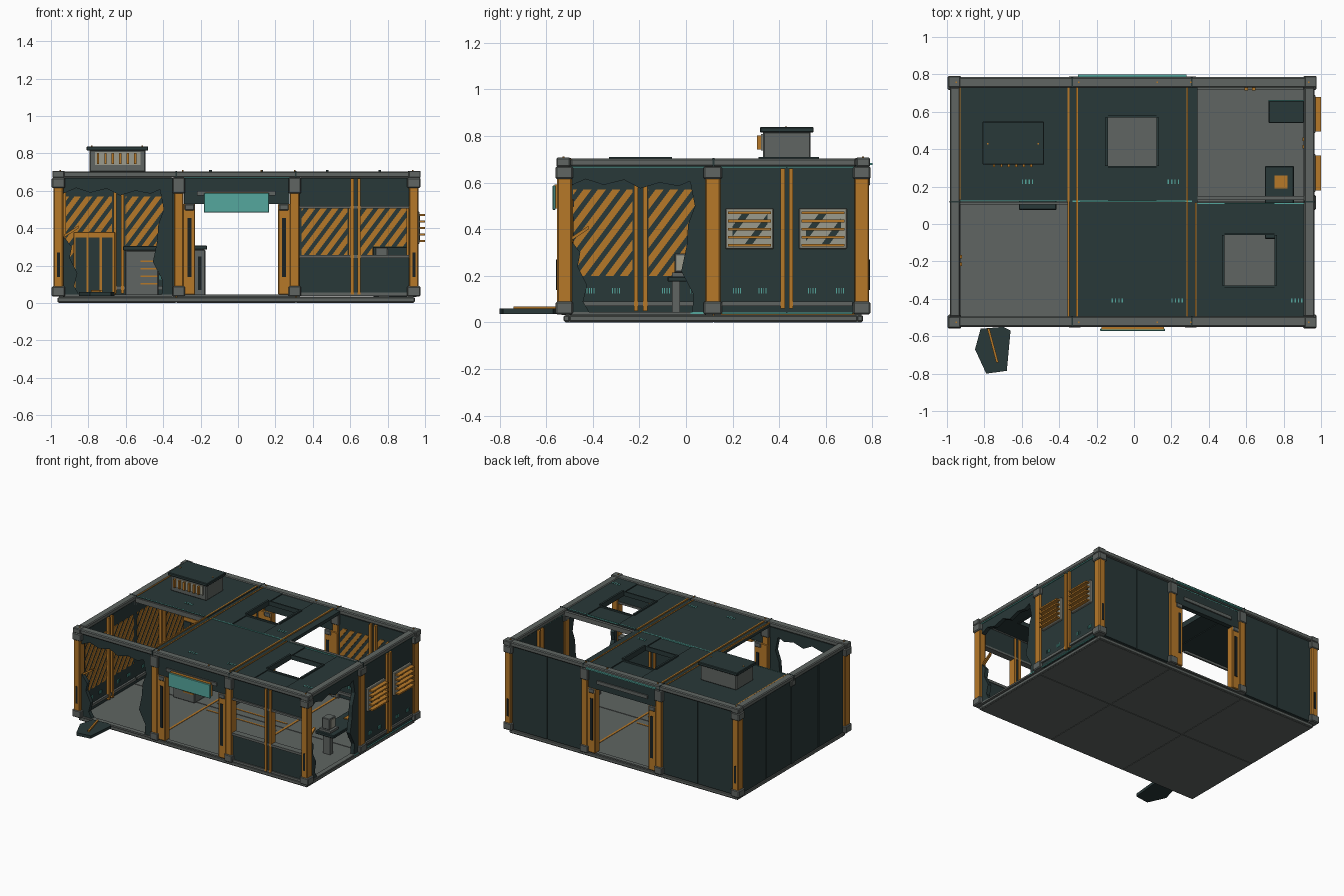
import bpy, bmesh, math
from mathutils import Vector

if "Cube" in bpy.data.objects:
    bpy.data.objects.remove(bpy.data.objects["Cube"])


def mat(name, r, g, b):
    m = bpy.data.materials.new(name)
    m.diffuse_color = (r, g, b, 1)
    m.use_nodes = True
    m.node_tree.nodes["Principled BSDF"].inputs["Base Color"].default_value = m.diffuse_color
    return m


DARK = mat("dark teal", 0.022, 0.040, 0.040)
BLACK = mat("near black", 0.010, 0.015, 0.016)
ORANGE = mat("orange", 0.47, 0.19, 0.022)
GREY = mat("grey", 0.115, 0.130, 0.122)
LIGHT = mat("light grey", 0.33, 0.33, 0.27)
TEAL = mat("bright teal", 0.09, 0.39, 0.34)


def finish(bm, name, m, bevel=0):
    bmesh.ops.recalc_face_normals(bm, faces=bm.faces)
    me = bpy.data.meshes.new(name)
    bm.to_mesh(me)
    bm.free()
    me.materials.append(m)
    ob = bpy.data.objects.new(name, me)
    bpy.context.collection.objects.link(ob)
    if bevel:
        b = ob.modifiers.new("bevel", 'BEVEL')
        b.width, b.segments = bevel, 1
    return ob


def boxes(name, m, items, bevel=0):
    """items: x0, x1, y0, y1, z0, z1"""
    bm = bmesh.new()
    for x0, x1, y0, y1, z0, z1 in items:
        r = bmesh.ops.create_cube(bm, size=1)
        for v in r['verts']:
            v.co = Vector(((x0 + x1) / 2 + v.co.x * (x1 - x0), (y0 + y1) / 2 + v.co.y * (y1 - y0),
                           (z0 + z1) / 2 + v.co.z * (z1 - z0)))
    return finish(bm, name, m, bevel)


def at(side, u, d, z):
    """wall coordinates: u along the wall, d outward from its outer face"""
    return Vector({'front': (u, -0.53 - d, z), 'back': (u, 0.765 + d, z),
                   'left': (-0.97 - d, u, z), 'right': (0.95 + d, u, z)}[side])


def wall(name, m, side, items, bevel=0):
    """items: u0, u1, d0, d1, z0, z1"""
    out = []
    for u0, u1, d0, d1, z0, z1 in items:
        a, b = at(side, u0, d0, z0), at(side, u1, d1, z1)
        out.append((min(a.x, b.x), max(a.x, b.x), min(a.y, b.y), max(a.y, b.y), z0, z1))
    return boxes(side + "_" + name, m, out, bevel)


def slab(name, m, pts, offset):
    """polygon extruded along an offset"""
    bm = bmesh.new()
    f = bm.faces.new([bm.verts.new(p) for p in pts])
    r = bmesh.ops.extrude_face_region(bm, geom=[f])
    bmesh.ops.translate(bm, vec=offset, verts=[e for e in r['geom'] if isinstance(e, bmesh.types.BMVert)])
    return finish(bm, name, m)


def hazard(name, side, u0, u1, z0, z1, d=-0.03, depth=-0.005, step=0.062, fill=0.56, m=ORANGE):
    """diagonal stripes on a wall, cut from one rectangle"""
    bm = bmesh.new()
    bm.faces.new([bm.verts.new(p) for p in ((u0, 0, z0), (u1, 0, z0), (u1, 0, z1), (u0, 0, z1))])
    n = Vector((1, 0, -0.75))
    for k in range(-30, 30):
        for o in (0, fill):
            bmesh.ops.bisect_plane(bm, geom=bm.verts[:] + bm.edges[:] + bm.faces[:],
                                   plane_co=((k + o) * step, 0, 0), plane_no=n)
    bad = [f for f in bm.faces if (f.calc_center_median().dot(n) / step) % 1 > fill]
    bmesh.ops.delete(bm, geom=bad, context='FACES')
    r = bmesh.ops.extrude_face_region(bm, geom=bm.faces[:])
    for e in r['geom']:
        if isinstance(e, bmesh.types.BMVert):
            e.co.y = 1
    for v in bm.verts:
        v.co = at(side, v.co.x, d + depth if v.co.y > 0.5 else d, v.co.z)
    finish(bm, side + "_" + name, m)


# floor
XS, YS = [-0.96, -0.33, 0.31, 0.94], [-0.52, 0.118, 0.755]
boxes("floor_base", GREY, [(-0.96, 0.94, -0.52, 0.755, 0.003, 0.02)])
boxes("floor_tiles", GREY, [(XS[i] + .003, XS[i + 1] - .003, YS[j] + .003, YS[j + 1] - .003, 0, 0.035)
                            for i in range(3) for j in range(2)])
boxes("floor_rim", GREY, [(-.965, .945, -.525, -.50, .004, .03), (-.965, .945, .735, .76, .004, .03),
                          (-.965, -.94, -.5, .735, .004, .03), (.92, .945, -.5, .735, .004, .03)], .004)
boxes("floor_strips", ORANGE, [(x - .008, x + .008, -.5, .735, .03, .038) for x in XS[1:3]] +
      [(-.3, .28, y, y + .012, .03, .038) for y in (.05, .18)])

# top rails
boxes("top_rails", GREY, [(-.985, .965, -.55, -.495, .67, .704), (-.985, .965, .73, .785, .67, .704),
                          (-.985, -.93, -.495, .73, .67, .704), (.91, .965, -.495, .73, .67, .704)], .006)
boxes("rail_corners", GREY, [(x, x + .065, y, y + .06, .668, .707) for x in (-.993, .912) for y in (-.556, .73)], .005)
boxes("rail_joints", DARK, [(x - .004, x + .004, y, y + .059, .668, .7055) for x in XS[1:3] for y in (-.552, .728)] +
      [(x, x + .059, .114, .122, .668, .7055) for x in (-.987, .908)])
boxes("rail_bolts", ORANGE, [(x, x + .008, y, y + .008, .703, .712) for x in (-.955, -.3, .12, .3, .93)
                             for y in (-.53, .755)])
boxes("rail_trim", TEAL, [(.92, .956, -.49, .72, .664, .67), (-.32, .3, .735, .771, .664, .67)])

# roof panels: solid ones and two with a square opening
boxes("roof_solid", DARK, [(-.93, -.34, .12, .73, .675, .699), (-.305, .285, -.495, .115, .675, .699)])


def open_roof(name, x0, x1, y0, y1, hx0, hx1, hy0, hy1):
    boxes(name, DARK, [(x0, hx0, y0, y1, .675, .699), (hx1, x1, y0, y1, .675, .699),
                       (hx0, hx1, y0, hy0, .675, .692), (hx0, hx1, hy1, y1, .675, .692)])
    boxes(name + "_rim", DARK, [(hx0 - .014, hx0, hy0, hy1, .67, .71), (hx1, hx1 + .014, hy0, hy1, .67, .71),
                                (hx0, hx1, hy0 - .01, hy0, .67, .703), (hx0, hx1, hy1, hy1 + .01, .67, .703)])


open_roof("roof_back", -.305, .285, .12, .73, -.14, .12, .31, .57)
open_roof("roof_front", .335, .91, -.495, .115, .485, .75, -.33, -.06)
boxes("roof_joints", DARK, [(x - .035, x + .03, -.495, .73, .67, .694) for x in (-.32, .31)])
boxes("roof_beams", GREY, [(-.93, -.355, .105, .118, .66, .694), (.335, .91, .128, .15, .66, .694)])
boxes("roof_strips", ORANGE, [(x, x + .010, -.495, .73, .68, .703) for x in (-.355, -.31, .28)] +
      [(.325, .334, -.495, .115, .68, .703), (-.934, -.927, .13, .73, .68, .703)])
boxes("roof_seam", TEAL, [(-.33, .31, .118, .126, .69, .701), (-.93, -.36, .121, .125, .69, .7005),
                          (.34, .91, .108, .112, .69, .7005)])
boxes("roof_marks", TEAL, [(x + i * .018, x + i * .018 + .007, y, y + .022, .697, .7015) for i in range(4)
                           for x, y in ((-.6, .215), (.18, .215), (-.12, -.42), (.2, -.42), (.84, -.42))])

# roof ventilation unit
boxes("vent_unit_body", GREY, [(-.795, -.495, .33, .535, .699, .82)], .006)
boxes("vent_unit_lid", DARK, [(-.81, -.48, .317, .548, .815, .838)], .004)
boxes("vent_unit_grille", LIGHT, [(-.765, -.52, .322, .335, .738, .808)])
boxes("vent_unit_slats", ORANGE, [(-.755 + i * .04, -.742 + i * .04, .305, .325, .742, .803) for i in range(6)])
boxes("vent_unit_bolts", ORANGE, [(x, x + .008, .425, .433, .836, .841) for x in (-.785, -.515)])

# corner posts with brackets
for x, sx in ((-.96, -1), (.94, 1)):
    for y, sy in ((-.522, -1), (.754, 1)):
        nm = ("left" if sx < 0 else "right") + ("_front" if sy < 0 else "_back")
        boxes(nm + "_post", ORANGE, [(x - .026, x + .026, y - .032, y + .032, .08, .63)], .006)
        boxes(nm + "_brackets", GREY, [(x - .036, x + .036, y - .037, y + .037, a, b)
                                       for a, b in ((.035, .09), (.615, .67))], .006)
        boxes(nm + "_slot", BLACK, [(x - .008, x + .008, y - .035, y + .035, .14, .27)])

# solid panel walls with hazard stripes and strips on the inside
CELLS = {'back': [(-.935, -.34), (.325, .915)], 'left': [(-.5, .11), (.125, .735)], 'right': [(.13, .735)]}
for side, cells in CELLS.items():
    panels, strips, marks, kick = [], [], [], []
    for a, b in cells:
        c = (a + b) / 2
        panels += [(a, c - .004, -.03, 0, .04, .668), (c + .004, b, -.03, 0, .04, .668), (a, b, -.028, -.006, .04, .668)]
        strips += [(c + o - .009, c + o + .009, -.05, -.028, .05, .668) for o in (-.02, .02)]
        kick += [(a, b, -.045, -.028, .07, .09)]
        for q in (.12, .3, .65, .85):
            marks += [(a + (b - a) * q + i * .01, a + (b - a) * q + i * .01 + .004, d, d + .004, .125, .148)
                      for i in range(4) for d in ((-.034, 0) if side == 'right' else (-.034,))]
        if side != 'right':
            z0 = .25 if side == 'back' else .2
            hazard("stripes_a", side, a + .015, c - .035, z0, .57)
            hazard("stripes_b", side, c + .035, b - .015, z0, .57)
    wall("panels", DARK, side, panels)
    wall("inner_strips", ORANGE, side, strips)
    wall("inner_kick_rails", GREY, side, kick)
    wall("marks", TEAL, side, marks)
wall("mid_post", DARK, 'left', [(.1, .135, -.03, .005, .04, .668)])
wall("mid_brackets", GREY, 'left', [(.09, .145, -.03, .012, .625, .67)], .005)

# right wall: centre post, double strips and slatted vents
wall("mid_post", ORANGE, 'right', [(.083, .147, -.04, .012, .08, .63)], .006)
wall("mid_brackets", GREY, 'right', [(.075, .155, -.045, .022, a, b) for a, b in ((.035, .09), (.615, .67))], .006)
wall("outer_strips", ORANGE, 'right', [(.405, .424, 0, .016, .06, .66), (.441, .46, 0, .016, .06, .66)])
wall("kick_rail", GREY, 'right', [(.155, .405, 0, .012, .07, .09), (.46, .715, 0, .012, .07, .09)])
wall("base_trim", TEAL, 'right', [(.155, .715, 0, .006, .036, .043), (.02, .075, -.03, .006, .036, .045)])
for i, u in enumerate((.17, .485)):
    wall("vent_plate_%d" % i, LIGHT, 'right', [(u, u + .205, 0, .02, .315, .49)], .004)
    hazard("vent_gaps_%d" % i, 'right', u + .03, u + .18, .33, .475, .02, .002, .11, .3, DARK)
    wall("vent_slats_%d" % i, ORANGE, 'right', [(u + .01, u + .195, .018, .05, z, z + .011)
                                              for z in (.325, .36, .395, .43, .465)])

# front right window wall
wall("window_panels", DARK, 'front', [(.33, .915, -.03, 0, .04, .25), (.33, .915, -.03, 0, .51, .668)])
wall("window_sills", GREY, 'front', [(.33, .915, -.035, .012, .24, .258), (.33, .915, -.035, .01, .505, .52),
                                     (.33, .915, -.01, .008, .038, .055)])
wall("window_strips", ORANGE, 'front', [(.602, .62, -.04, .014, .045, .665), (.638, .656, -.04, .014, .045, .665)])
wall("window_strip_gap", DARK, 'front', [(.62, .638, -.03, .004, .045, .665)])

# door frames, front and back
for side in ('front', 'back'):
    frames, slots, caps = [], [], []
    for s in (-1, 1):
        c = -.007
        u0, u1 = sorted((c + s * .222, c + s * .335))
        frames.append((u0, u1, -.045, .012, .045, .53))
        e0, e1 = sorted((c + s * .285, c + s * .335))
        frames.append((e0, e1, -.04, .018, .08, .63))
        m = c + s * .252
        slots.append((m - .011, m + .011, -.048, .016, .14, .455))
        caps += [(m - .026, m + .026, -.05, .017, .495, .53),
                 (e0 - .008, e1 + .008, -.045, .024, .585, .67), (e0 - .008, e1 + .008, -.045, .024, .035, .09)]
    wall("door_posts", ORANGE, side, frames, .004)
    wall("door_slots", BLACK, side, slots)
    wall("door_caps", GREY, side, caps, .005)
    wall("door_header", DARK, side, [(-.29, .275, -.03, .005, .53, .668)])
    wall("door_header_bar", GREY, side, [(-.22, .2, 0, .014, .575, .6), (-.3, .285, -.03, 0, .035, .045)])
wall("door_trim", TEAL, 'back', [(-.3, .28, .02, .035, .675, .685)])
wall("sign_frame", ORANGE, 'front', [(-.175, .16, .005, .035, .49, .592)])
wall("sign_face", TEAL, 'front', [(-.182, .167, .03, .042, .483, .588)], .003)

# broken walls: jagged top, far side and near side remnants
TOP = [(0, .668), (1, .668), (1, .59), (.9, .61), (.8, .585), (.66, .6), (.52, .575), (.4, .612), (.25, .59), (.12, .615), (0, .585)]
FAR = [(1, .62), (1, .04), (.9, .04), (.91, .12), (.82, .22), (.86, .33), (.87, .42), (.92, .5), (.88, .62)]
NEAR = [(0, .04), (.15, .04), (.1, .09), (.13, .16), (.06, .24), (.08, .3), (0, .36)]
for side, a, b in (('front', -.935, -.35), ('right', -.5, .085)):
    off = at(side, 0, -.03, 0) - at(side, 0, 0, 0)
    for nm, pts in (("top", TOP), ("far", FAR), ("near", NEAR)):
        slab("%s_broken_%s" % (side, nm), DARK, [at(side, a + (b - a) * u, 0, z) for u, z in pts], off)
    slab(side + "_bent_rod", ORANGE, [at(side, a + (b - a) * u, -.01, z) for u, z in
                                     ((.01, .35), (.14, .4), (.14, .415), (.01, .365))], off * .6)
    wall("broken_sill", GREY, side, [(a, b, -.03, .005, .033, .045)])

# fallen wall piece outside
DEB = [(-.82, -.56), (-.7, -.55), (-.66, -.57), (-.68, -.785), (-.79, -.8), (-.85, -.67)]
slab("fallen_panel", DARK, [(x, y, .037) for x, y in DEB], Vector((0, 0, .022)))
slab("fallen_strip", ORANGE, [(-.785, -.56, .055), (-.772, -.56, .055), (-.724, -.74, .055), (-.737, -.74, .055)],
     Vector((0, 0, .014)))

# lockers and cabinet, back left
boxes("lockers_frame", ORANGE, [(-.88, -.655, .6, .72, .036, .38)], .004)
boxes("locker_doors", DARK, [(-.868 + i * .07, -.81 + i * .07, .592, .605, .045, .35) for i in range(3)])
boxes("cabinet", GREY, [(-.605, -.425, .09, .25, .036, .28)], .005)
boxes("cabinet_lid", DARK, [(-.615, -.415, .075, .26, .28, .305)], .004)
boxes("cabinet_slots", ORANGE, [(-.52, -.43, .084, .092, z, z + .008) for z in (.1, .14, .18, .22)])
# pedestal inside the door
boxes("pedestal", GREY, [(-.235, -.175, .2, .3, .036, .285)], .005)
boxes("pedestal_lid", DARK, [(-.25, -.165, .185, .315, .285, .308)], .004)
boxes("pedestal_slot", BLACK, [(-.215, -.195, .193, .203, .07, .25)])
# desk with monitor, and tall locker at the right wall
boxes("desk_top", DARK, [(.7, .855, -.08, .31, .175, .198)], .004)
boxes("desk_legs", GREY, [(.75, .81, y, y + .035, .036, .175) for y in (-.06, .24)])
boxes("monitor", GREY, [(.735, .8, -.05, .025, .215, .297)], .004)
boxes("monitor_screen", LIGHT, [(.798, .804, -.04, .015, .225, .288)])
boxes("monitor_stand", GREY, [(.72, .815, -.06, .035, .198, .215)])
boxes("desk_panel", ORANGE, [(.75, .82, .19, .26, .195, .205)])
boxes("wall_locker", DARK, [(.72, .91, .54, .66, .036, .3)], .004)
boxes("wall_locker_trim", TEAL, [(.718, .912, .658, .662, .29, .302)])
